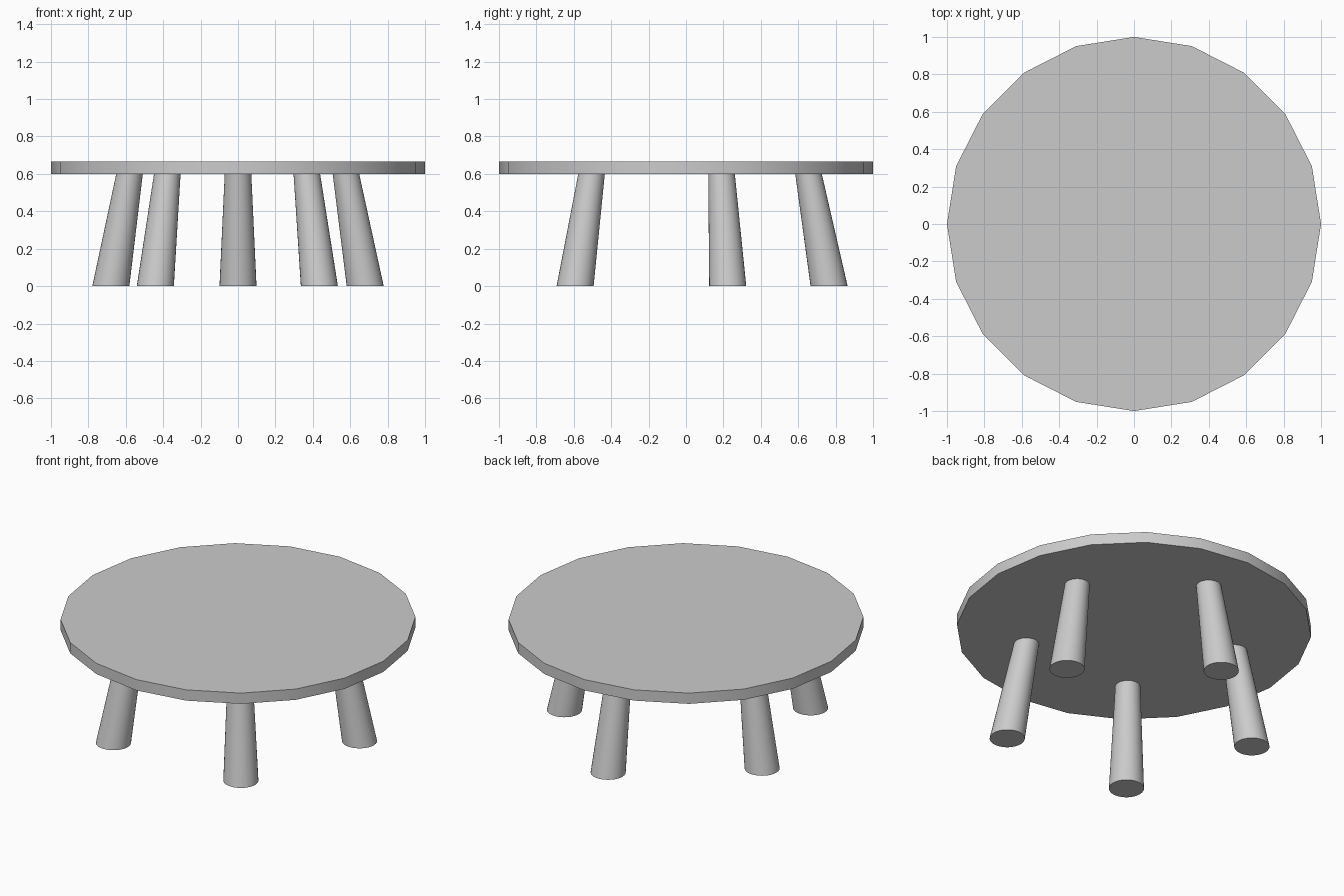
import bpy, bmesh
from math import radians

if "Cube" in bpy.data.objects:
    bpy.data.objects.remove(bpy.data.objects["Cube"])


def add_object(name, bm):
    mesh = bpy.data.meshes.new(name)
    bm.to_mesh(mesh)
    bm.free()
    obj = bpy.data.objects.new(name, mesh)
    bpy.context.collection.objects.link(obj)
    bpy.ops.object.select_all(action='DESELECT')
    obj.select_set(True)
    bpy.context.view_layer.objects.active = obj
    bpy.ops.object.shade_smooth_by_angle(angle=radians(30))
    return obj


def disc(name, segments, r_low, r_high, z_low, z_high, low=(0, 0), high=(0, 0)):
    """Capped frustum whose horizontal ends may be offset from each other."""
    bm = bmesh.new()
    bmesh.ops.create_cone(bm, cap_ends=True, segments=segments,
                          radius1=r_low, radius2=r_high, depth=2)
    for v in bm.verts:
        (x, y), z = (low, z_low) if v.co.z < 0 else (high, z_high)
        v.co = (v.co.x + x, v.co.y + y, z)
    return add_object(name, bm)


TOP_Z, UNDERSIDE_Z = 0.667, 0.60

# Twenty-sided tabletop
disc("tabletop", 20, 1.0, 1.0, UNDERSIDE_Z, TOP_Z)

# Five tapered legs splayed outward: (foot centre, upper centre)
legs = {
    "back_leg": ((0, 0.765), (0, 0.655)),
    "right_leg": ((0.68, 0.223), (0.577, 0.19)),
    "left_leg": ((-0.68, 0.223), (-0.58, 0.19)),
    "front_right_leg": ((0.435, -0.593), (0.368, -0.505)),
    "front_left_leg": ((-0.442, -0.593), (-0.378, -0.505)),
}
for name, (foot, head) in legs.items():
    disc(name, 32, 0.099, 0.071, 0.0, UNDERSIDE_Z, foot, head)
